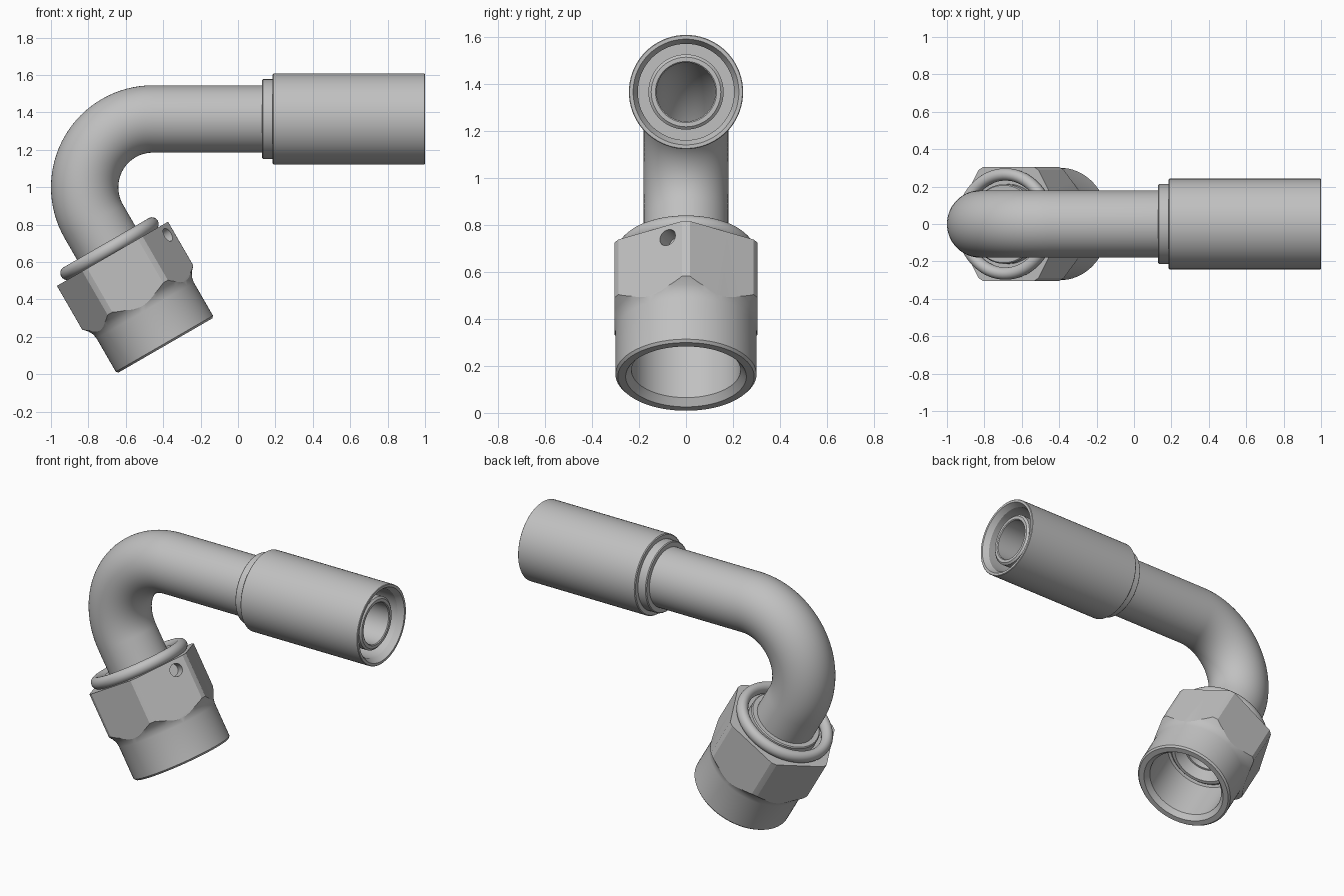
import bpy, bmesh, math
from mathutils import Vector

if "Cube" in bpy.data.objects:
    bpy.data.objects.remove(bpy.data.objects["Cube"])

SEG = 72
Y = Vector((0, 1, 0))
X = Vector((1, 0, 0))
AXIS_Z = 1.365                                  # height of the straight tube
BEND = Vector((-0.455, 0, 1.0))                 # centre of the bend
BEND_R = AXIS_Z - BEND.z
DOWN = Vector((0.5, 0, -math.sqrt(0.75)))       # nut axis
SIDE = Vector((math.sqrt(0.75), 0, 0.5))        # across the nut
BEND_END = BEND - SIDE * BEND_R

steel = bpy.data.materials.new("brushed grey steel")
steel.use_nodes = True
GREY = (0.53, 0.53, 0.53, 1)
steel.diffuse_color = GREY
steel.node_tree.nodes["Principled BSDF"].inputs["Base Color"].default_value = GREY


def make_object(name, bm):
    bmesh.ops.recalc_face_normals(bm, faces=bm.faces)
    mesh = bpy.data.meshes.new(name)
    bm.to_mesh(mesh)
    bm.free()
    mesh.materials.append(steel)
    ob = bpy.data.objects.new(name, mesh)
    bpy.context.collection.objects.link(ob)
    return ob


def ring_solid(name, rings, closed=True, seg=SEG, turn=0.0):
    """Skin circles given as (centre, tangent, radius); closed joins last to first."""
    bm = bmesh.new()
    loops = []
    for centre, tangent, radius in rings:
        across = Y.cross(tangent)
        angles = [math.tau * i / seg + turn for i in range(seg)]
        loops.append([bm.verts.new(centre + (across * math.cos(a) + Y * math.sin(a)) * radius)
                      for a in angles])
    pairs = list(zip(loops, loops[1:]))
    if closed:
        pairs.append((loops[-1], loops[0]))
    else:
        bm.faces.new(loops[0])
        bm.faces.new(loops[-1])
    for a, b in pairs:
        for i in range(seg):
            j = (i + 1) % seg
            bm.faces.new((a[i], a[j], b[j], b[i]))
    return make_object(name, bm)


def on_nut(profile):
    return [(BEND_END + DOWN * s, DOWN, r) for r, s in profile]


def on_tube(profile):
    return [(Vector((x, 0, AXIS_Z)), X, r) for r, x in profile]


def boolean(ob, cutter, operation):
    mod = ob.modifiers.new(operation.lower(), 'BOOLEAN')
    mod.operation = operation
    mod.solver = 'EXACT'
    mod.object = cutter
    bpy.context.view_layer.objects.active = ob
    bpy.ops.object.modifier_apply(modifier=mod.name)
    bpy.data.objects.remove(cutter)


# Bent hollow tube, from inside the nut round to the hose stem
path = [(BEND_END + DOWN * s, -DOWN) for s in (0.42, 0.2)]
for i in range(33):
    a = math.radians(210 - 120 * i / 32)
    out = Vector((math.cos(a), 0, math.sin(a)))
    path.append((BEND + out * BEND_R, Vector((out.z, 0, -out.x))))
path.append((Vector((0.25, 0, AXIS_Z)), X))
outer = [(p, t, 0.18) for p, t in path]
stem = on_tube([(0.16, 0.25), (0.16, 0.955), (0.148, 0.965), (0.13, 0.965), (0.125, 0.96)])
inner = [(p, t, 0.125) for p, t in reversed(path)]
tube = ring_solid("bent_tube", outer + stem + inner)

# Crimp sleeve with its narrower collar and open hose gap
sleeve = ring_solid("crimp_sleeve", on_tube([
    (0.17, 0.128), (0.208, 0.128), (0.213, 0.133), (0.213, 0.185), (0.238, 0.185),
    (0.243, 0.19), (0.243, 0.997), (0.24, 1.0), (0.225, 1.0), (0.205, 0.965),
    (0.205, 0.32), (0.15, 0.32)]))

# Swivel nut: turned body cut to a hexagon
nut = ring_solid("swivel_nut", on_nut([
    (0.19, 0.2), (0.343, 0.2), (0.343, 0.47), (0.318, 0.497), (0.305, 0.522), (0.3, 0.55),
    (0.3, 0.755), (0.29, 0.766), (0.257, 0.766), (0.232, 0.735), (0.232, 0.46),
    (0.2, 0.44), (0.19, 0.4)]))
hexagon = ring_solid("hex_cutter", on_nut([(0.305 / math.cos(math.pi / 6), s) for s in (0.1, 0.9)]),
                     closed=False, seg=6)
boolean(nut, hexagon, 'INTERSECT')

# Small drilled hole in one flat of the nut
normal = SIDE * math.cos(math.pi / 6) - Y * 0.5
mouth = BEND_END + DOWN * 0.26 + SIDE * 0.31 - Y * 0.08
bm = bmesh.new()
bmesh.ops.create_cone(bm, cap_ends=True, segments=32, radius1=0.038, radius2=0.038, depth=0.16)
bmesh.ops.rotate(bm, verts=bm.verts, matrix=normal.to_track_quat('Z', 'Y').to_matrix())
bmesh.ops.translate(bm, verts=bm.verts, vec=mouth)
boolean(nut, make_object("drill_cutter", bm), 'DIFFERENCE')

# Rounded bead on top of the nut
bead_profile = [(0.265 + 0.033 * math.cos(a), 0.168 + 0.036 * math.sin(a))
                for a in (math.tau * i / 28 for i in range(28))]
bead = ring_solid("nut_bead", on_nut(bead_profile))

# Retaining collar between bead and tube
collar = ring_solid("retaining_collar", on_nut([
    (0.17, 0.15), (0.207, 0.15), (0.213, 0.156), (0.213, 0.25), (0.17, 0.25)]))

# Seat ring inside the nut, around the tube end
seat = ring_solid("sealing_seat", on_nut([
    (0.15, 0.4), (0.215, 0.4), (0.215, 0.455), (0.2, 0.47), (0.18, 0.47), (0.127, 0.41)]))

bpy.ops.object.select_all(action='DESELECT')
for ob in (tube, sleeve, nut, bead, collar, seat):
    ob.select_set(True)
bpy.context.view_layer.objects.active = tube
bpy.ops.object.shade_smooth_by_angle(angle=math.radians(20))
